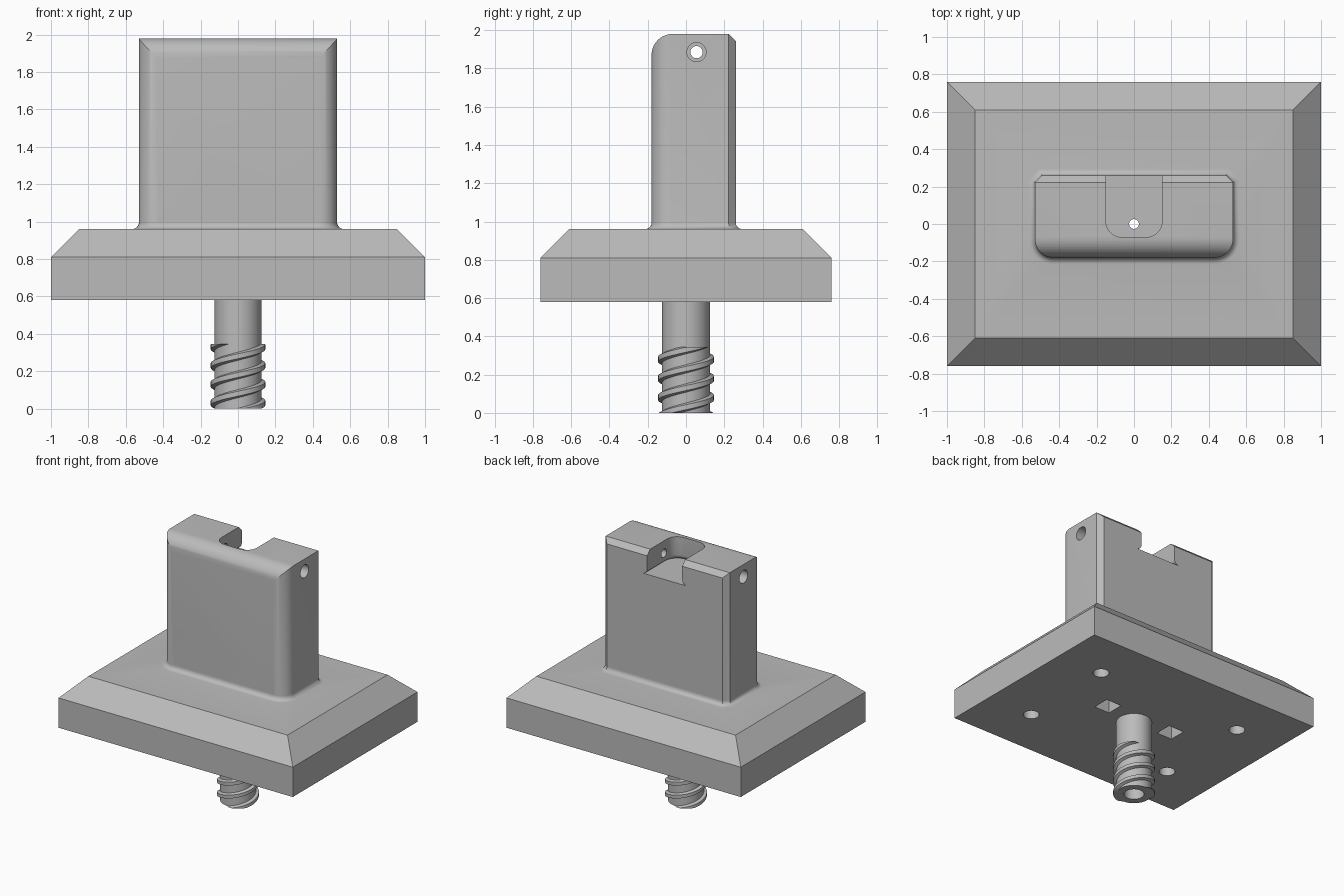
import bpy, bmesh
from math import sin, cos, pi, radians
from mathutils import Vector

if "Cube" in bpy.data.objects:
    bpy.data.objects.remove(bpy.data.objects["Cube"], do_unlink=True)

grey = bpy.data.materials.new("matte grey")
grey.use_nodes = True
GREY = (0.5, 0.5, 0.5, 1)
grey.diffuse_color = GREY
grey.node_tree.nodes["Principled BSDF"].inputs["Base Color"].default_value = GREY


def make(name, bm):
    bmesh.ops.recalc_face_normals(bm, faces=bm.faces)
    mesh = bpy.data.meshes.new(name)
    bm.to_mesh(mesh)
    bm.free()
    mesh.materials.append(grey)
    ob = bpy.data.objects.new(name, mesh)
    bpy.context.collection.objects.link(ob)
    return ob


def loft_bm(rings):
    """Capped solid through a list of point rings."""
    bm = bmesh.new()
    rows = [[bm.verts.new(p) for p in ring] for ring in rings]
    for a, b in zip(rows, rows[1:]):
        for i in range(len(a)):
            j = (i + 1) % len(a)
            bm.faces.new((a[i], a[j], b[j], b[i]))
    bm.faces.new(rows[0])
    bm.faces.new(rows[-1])
    return bm


def loft(name, rings):
    return make(name, loft_bm(rings))


def rect(hx, hy, z, cx=0, cy=0):
    return [(cx + sx * hx, cy + sy * hy, z) for sx, sy in ((-1, -1), (1, -1), (1, 1), (-1, 1))]


def arc(cx, cy, r, start, end, n=10):
    return [(cx + r * cos(radians(start + (end - start) * i / n)),
             cy + r * sin(radians(start + (end - start) * i / n))) for i in range(n + 1)]


def cylinder(name, r, z0, z1, cx=0, cy=0, n=40):
    ring = arc(cx, cy, r, 0, 360, n)[:-1]
    return loft(name, [[(x, y, z) for x, y in ring] for z in (z0, z1)])


def cross_cylinder(name, r, x0, x1, y, z, n=32):
    ring = arc(y, z, r, 0, 360, n)[:-1]
    return loft(name, [[(x, a, b) for a, b in ring] for x in (x0, x1)])


def combine(target, tool, operation):
    mod = target.modifiers.new(operation.lower(), "BOOLEAN")
    mod.operation, mod.solver, mod.object = operation, "EXACT", tool
    bpy.context.view_layer.objects.active = target
    bpy.ops.object.modifier_apply(modifier=mod.name)
    bpy.data.objects.remove(tool, do_unlink=True)


# Base plate with sloped rim
BASE, RIM, TOP = 0.58, 0.81, 0.96
body = loft("stand_body", [rect(1, 0.76, BASE), rect(1, 0.76, RIM), rect(0.85, 0.61, TOP)])


# Upright block: rounded front corners, chamfered back corners, flared foot
def outline(d, z):
    half = arc(0.43, -0.08, 0.1 + d, -90, 0)
    half += [(0.53 + d, 0.223 + 0.4 * d), (0.493 + 0.4 * d, 0.26 + d)]
    pts = half + [(-x, y) for x, y in reversed(half)]
    return [(x, y, z) for x, y in pts]


FLARE = 0.035
levels = [outline(FLARE, 0.9)]
for i in range(7):
    t = i / 6 * pi / 2
    levels.append(outline(FLARE * (1 - sin(t)), TOP + FLARE * (1 - cos(t))))
block = loft("upright_block", levels + [outline(0, 2.1)])

# Side profile gives the rounded front and chamfered back of the block's top
side = [(-0.4, 0.8), (-0.4, 1.0), (-0.18, 1.0)] + arc(-0.07, 1.87, 0.11, 180, 90)
side += [(0.223, 1.98), (0.26, 1.943), (0.26, 1.0), (0.4, 1.0), (0.4, 0.8)]
combine(block, loft("side_profile", [[(x, y, z) for y, z in side] for x in (-0.8, 0.8)]), "INTERSECT")
combine(body, block, "UNION")

# Shaft below the base
combine(body, cylinder("shaft", 0.125, 0, 0.7, n=48), "UNION")

# Cable slot open to the back and top
bm = loft_bm([rect(0.15, 0.285, z, cy=0.215) for z in (1.8, 2.2)])
edges = [e for e in bm.edges if all(v.co.y < 0 for v in e.verts)
         and abs(e.verts[0].co.z - e.verts[1].co.z) > 0.1]
bmesh.ops.bevel(bm, geom=edges, offset=0.085, segments=8, profile=0.5, affect="EDGES")
edges = [e for e in bm.edges if all(v.co.z < 1.81 for v in e.verts)]
bmesh.ops.bevel(bm, geom=edges, offset=0.04, segments=5, profile=0.5, affect="EDGES")
combine(body, make("slot_cutter", bm), "DIFFERENCE")

# Cross pin hole with wider mouths, and the bore through the shaft
cutters = [cross_cylinder("pin_cutter", 0.032, -0.7, 0.7, 0.055, 1.885),
           cylinder("bore_cutter", 0.026, -0.1, 1.9),
           cylinder("shaft_bore_cutter", 0.07, -0.1, 0.5)]
# Round and square pockets under the base
for s in (-1, 1):
    cutters.append(cross_cylinder("mouth_cutter", 0.05, s * 0.33, s * 0.7, 0.055, 1.885))
    cutters.append(loft("pocket_cutter", [rect(0.065, 0.065, z, s * 0.285, 0.055) for z in (0.5, 1.0)]))
    for t in (-1, 1):
        cutters.append(cylinder("screw_cutter", 0.056, 0.5, 0.78, s * 0.62, t * 0.38, 28))
for cutter in cutters:
    combine(body, cutter, "DIFFERENCE")

# Two-start screw thread, cut flat at both ends
LEAD, STEPS = 0.2, 36
section = [(0.115, -0.026), (0.146, -0.013), (0.146, 0.013), (0.115, 0.026)]
threads = []
for start in (0, 1):
    rings = []
    for i in range(-STEPS // 2, 2 * STEPS + STEPS // 4):
        a = 2 * pi * i / STEPS
        z = 0.03 + LEAD * i / STEPS
        a += start * pi
        rings.append([(r * cos(a), r * sin(a), z + dz) for r, dz in section])
    bm = loft_bm(rings)
    for height, up in ((0, -1), (0.345, 1)):
        cut = bmesh.ops.bisect_plane(bm, geom=bm.verts[:] + bm.edges[:] + bm.faces[:],
                                     plane_co=Vector((0, 0, height)),
                                     plane_no=Vector((0, 0, up)), clear_outer=True)
        rim = [g for g in cut["geom_cut"] if isinstance(g, bmesh.types.BMEdge)]
        bmesh.ops.edgeloop_fill(bm, edges=rim)
    threads.append(make("screw_thread_%d" % (start + 1), bm))

# Smooth the curves, keep edges crisp
for ob in [body] + threads:
    bpy.ops.object.select_all(action="DESELECT")
    ob.select_set(True)
    bpy.context.view_layer.objects.active = ob
    bpy.ops.object.shade_smooth_by_angle(angle=radians(30))
